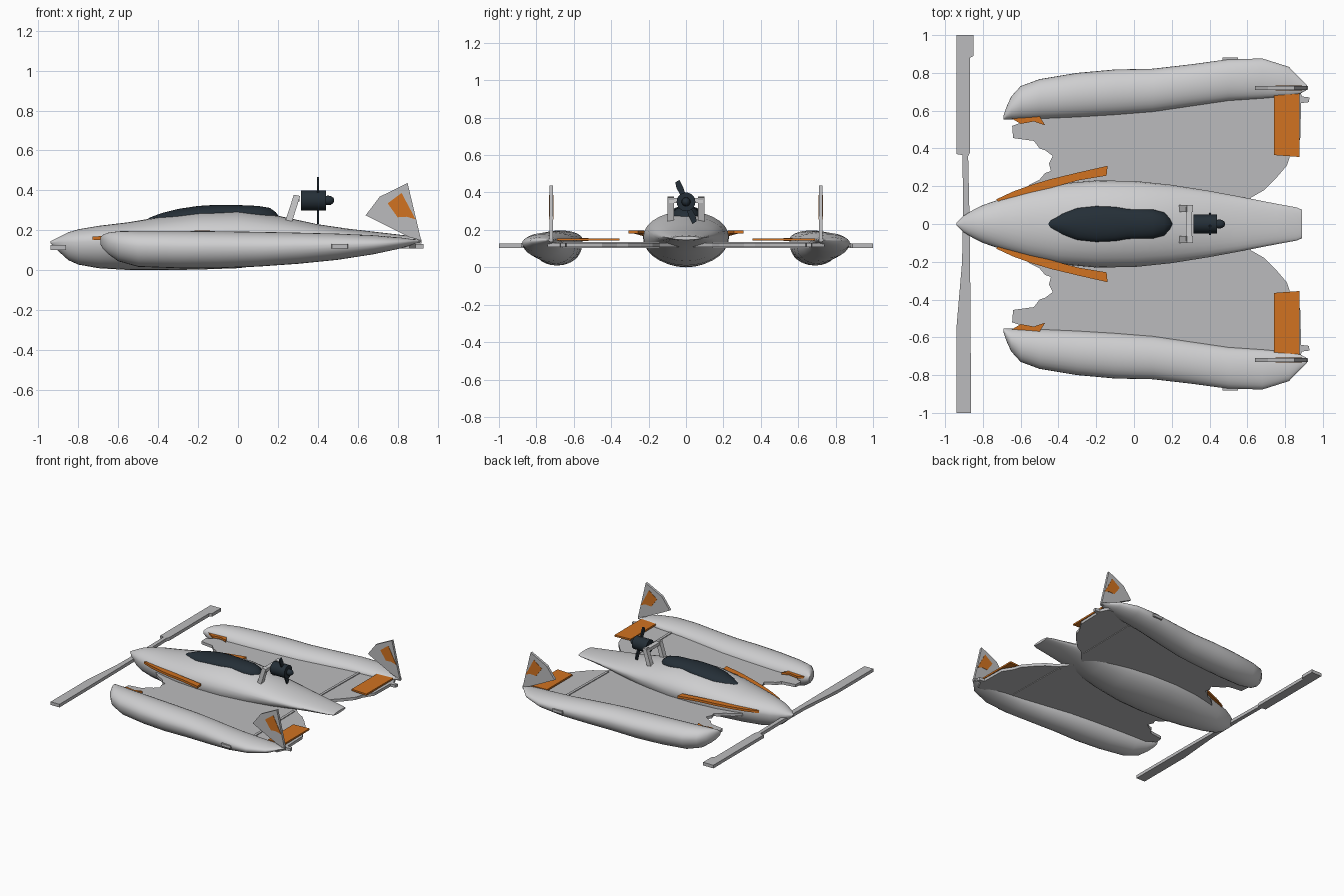
import bpy, bmesh, math
from mathutils import Vector


def material(name, rgb):
    m = bpy.data.materials.new(name)
    m.diffuse_color = (*rgb, 1)
    return m


HULL = material("hull grey", (0.62, 0.62, 0.63))
DECK = material("deck grey", (0.50, 0.50, 0.51))
ORANGE = material("orange", (0.64, 0.17, 0.015))
DARK = material("dark slate", (0.018, 0.028, 0.038))


def finish(name, bm, mat, smooth=False):
    bmesh.ops.recalc_face_normals(bm, faces=bm.faces[:])
    me = bpy.data.meshes.new(name)
    bm.to_mesh(me)
    bm.free()
    ob = bpy.data.objects.new(name, me)
    bpy.context.collection.objects.link(ob)
    me.materials.append(mat)
    if smooth:
        bpy.ops.object.select_all(action='DESELECT')
        bpy.context.view_layer.objects.active = ob
        ob.select_set(True)
        bpy.ops.object.shade_smooth_by_angle(angle=math.radians(40))
    return ob


def loft(name, stations, mat, side=1, n=28):
    """Stations are (x, y_in, y_out, z_bottom, z_widest, z_top)."""
    bm = bmesh.new()
    rings = []
    for x, y0, y1, zb, zm, zt in stations:
        ring = []
        for i in range(n):
            a = math.tau * i / n
            c, s = math.cos(a), math.sin(a)
            z = zm + s * ((zt - zm) if s > 0 else (zm - zb))
            ring.append(bm.verts.new((x, side * ((y0 + y1) / 2 + c * (y1 - y0) / 2), z)))
        rings.append(ring)
    for a, b in zip(rings, rings[1:]):
        for i in range(n):
            bm.faces.new((a[i], a[(i + 1) % n], b[(i + 1) % n], b[i]))
    bm.faces.new(rings[0])
    bm.faces.new(rings[-1])
    return finish(name, bm, mat, True)


def slab(name, pts, offset, mat):
    """Closed 3D outline extruded along an offset vector."""
    bm = bmesh.new()
    f = bm.faces.new([bm.verts.new(p) for p in pts])
    r = bmesh.ops.extrude_face_region(bm, geom=[f])
    bmesh.ops.translate(bm, vec=offset, verts=[v for v in r["geom"] if isinstance(v, bmesh.types.BMVert)])
    bmesh.ops.triangulate(bm, faces=[f for f in bm.faces if len(f.verts) > 4])
    return finish(name, bm, mat)


def plan(name, pts, z0, z1, mat, side=1):
    return slab(name, [(x, side * y, z0) for x, y in pts], (0, 0, z1 - z0), mat)


def rod(name, x0, x1, r0, r1, z, mat, n=24):
    return loft(name, [(x0, -r0, r0, z - r0, z, z + r0), (x1, -r1, r1, z - r1, z, z + r1)], mat, n=n)


# central hull: x, half width, bottom, widest height, top
hull = [(-.94, .006, .135, .14, .145), (-.90, .045, .095, .14, .165), (-.85, .075, .05, .14, .19),
        (-.8, .10, .028, .14, .205), (-.7, .135, .01, .145, .222), (-.55, .178, .001, .15, .24),
        (-.4, .212, 0, .155, .265), (-.2, .23, .003, .16, .295), (0, .228, .01, .165, .30),
        (.2, .207, .033, .17, .273), (.4, .175, .078, .17, .23), (.55, .147, .112, .165, .208),
        (.75, .108, .132, .16, .185), (.86, .088, .142, .157, .172), (.89, .075, .147, .156, .166)]
loft("hull", [(x, -w, w, b, m, t) for x, w, b, m, t in hull], HULL)

# canopy
canopy = [(-.47, .006, .244), (-.44, .035, .265), (-.38, .062, .287), (-.3, .086, .307), (-.2, .096, .322),
          (-.1, .091, .328), (-.03, .08, .327), (.04, .079, .325), (.1, .077, .322), (.16, .062, .312),
          (.19, .036, .29), (.203, .006, .272)]
loft("canopy", [(x, -w, w, t - .07, t - .045 if w > .02 else t - .01, t) for x, w, t in canopy], DARK)

# side floats
floats = [(-.69, .553, .575, .13, .15, .165), (-.675, .553, .62, .105, .145, .178), (-.65, .553, .675, .08, .135, .188),
          (-.6, .553, .73, .045, .13, .195), (-.5, .556, .767, .017, .12, .197), (-.3, .564, .80, .01, .115, .197),
          (-.1, .576, .818, .01, .115, .195), (.1, .592, .822, .018, .115, .192), (.3, .622, .845, .032, .12, .188),
          (.5, .652, .872, .052, .125, .183), (.68, .665, .876, .08, .13, .175), (.82, .678, .832, .11, .14, .163),
          (.88, .69, .77, .13, .145, .155), (.915, .71, .735, .14, .146, .152)]

wing = [(-.7, 0), (-.6, .17), (-.55, .21), (-.5, .235), (-.47, .27), (-.44, .28), (-.45, .32), (-.43, .36),
        (-.47, .39), (-.5, .40), (-.53, .44), (-.64, .455), (-.645, .52), (-.6, .535), (-.55, .60), (.3, .70),
        (.86, .74), (.89, .675), (.93, .67), (.925, .645), (.885, .64), (.88, .45), (.83, .37),
        (.81, .31), (.75, .24), (.69, .18), (.62, .14), (.5, 0)]
strake_out = [(-.73, .13), (-.64, .172), (-.54, .208), (-.44, .238), (-.29, .274), (-.14, .308)]
strake_in = [(-.145, .256), (-.29, .232), (-.42, .197), (-.54, .16), (-.64, .135), (-.72, .12)]
fin = [(.64, .275), (.71, .368), (.85, .437), (.918, .15), (.86, .165)]
patch = [(.75, .335), (.82, .387), (.89, .255), (.845, .268), (.80, .265)]

for s, tag in ((1, "left"), (-1, "right")):
    loft("float_" + tag, floats, HULL, s)
    plan("wing_" + tag, wing, .108, .13, DECK, s)
    # raised spar across the wing
    plan("wing_spar_" + tag, [(.575, .14), (.595, .14), (.605, .66), (.585, .66)], .103, .136, DECK, s)
    # tail elevator and float nose vane
    plan("elevator_" + tag, [(.74, .365), (.875, .355), (.875, .69), (.74, .68)], .142, .155, ORANGE, s)
    plan("nose_vane_" + tag, [(-.65, .56), (-.6, .53), (-.53, .543), (-.47, .522), (-.5, .57)], .14, .156, ORANGE, s)
    # curved strake rising along the hull
    def rise(x):
        return .15 + .03 * min(1, (x + .73) / .45)
    slab("strake_" + tag, [(x, s * y, rise(x)) for x, y in strake_out + strake_in], (0, 0, .018), ORANGE)
    # upright fin with an inlaid patch on both faces
    slab("fin_" + tag, [(x, s * .72 - .01, z) for x, z in fin], (0, .02, 0), DECK)
    slab("fin_patch_" + tag, [(x, s * .72 - .0125, z) for x, z in patch], (0, .025, 0), ORANGE)
    plan("fin_foot_" + tag, [(.64, .712), (.92, .712), (.92, .73), (.64, .73)], .135, .155, DECK, s)
    # motor struts
    slab("motor_strut_" + tag, [(x, s * .082 - .018, z) for x, z in
                                [(.235, .24), (.27, .24), (.312, .372), (.28, .378)]], (0, .036, 0), HULL)
    # float side lug
    plan("float_lug_" + tag, [(.46, .8), (.56, .8), (.55, .882), (.47, .882)], .108, .13, DECK, s)

# motor crossbar
plan("motor_crossbar", [(.275, -.09), (.308, -.09), (.308, .09), (.275, .09)], .345, .37, HULL)

# bow boom, stepped in width
plan("bow_boom", [(-.94, 1), (-.85, 1), (-.85, .89), (-.868, .88), (-.868, .38), (-.878, .36), (-.87, 0),
                  (-.865, -.5), (-.863, -1), (-.94, -1), (-.94, -.55), (-.91, -.2), (-.905, .1),
                  (-.908, .365), (-.94, .37)], .102, .127, DECK)

# motor, spinner and propeller
rod("motor", .315, .44, .05, .05, .35, DARK)
loft("spinner", [(x, -r, r, .35 - r, .35, .35 + r) for x, r in
                 ((.43, .02), (.45, .024), (.465, .022), (.477, .014), (.482, .004))], DARK, n=16)
axis = Vector((0, -.36, .93)).normalized()
across = Vector((0, .93, .36)).normalized()
centre = Vector((.397, 0, .35))
for s, tag in ((1, "upper"), (-1, "lower")):
    outline = [(.03, -.012), (.085, -.021), (.118, -.016), (.122, .01), (.08, .014), (.03, .012)]
    slab("propeller_blade_" + tag, [centre + axis * (s * a) + across * (s * b) for a, b in outline],
         (.01, 0, 0), DARK)
